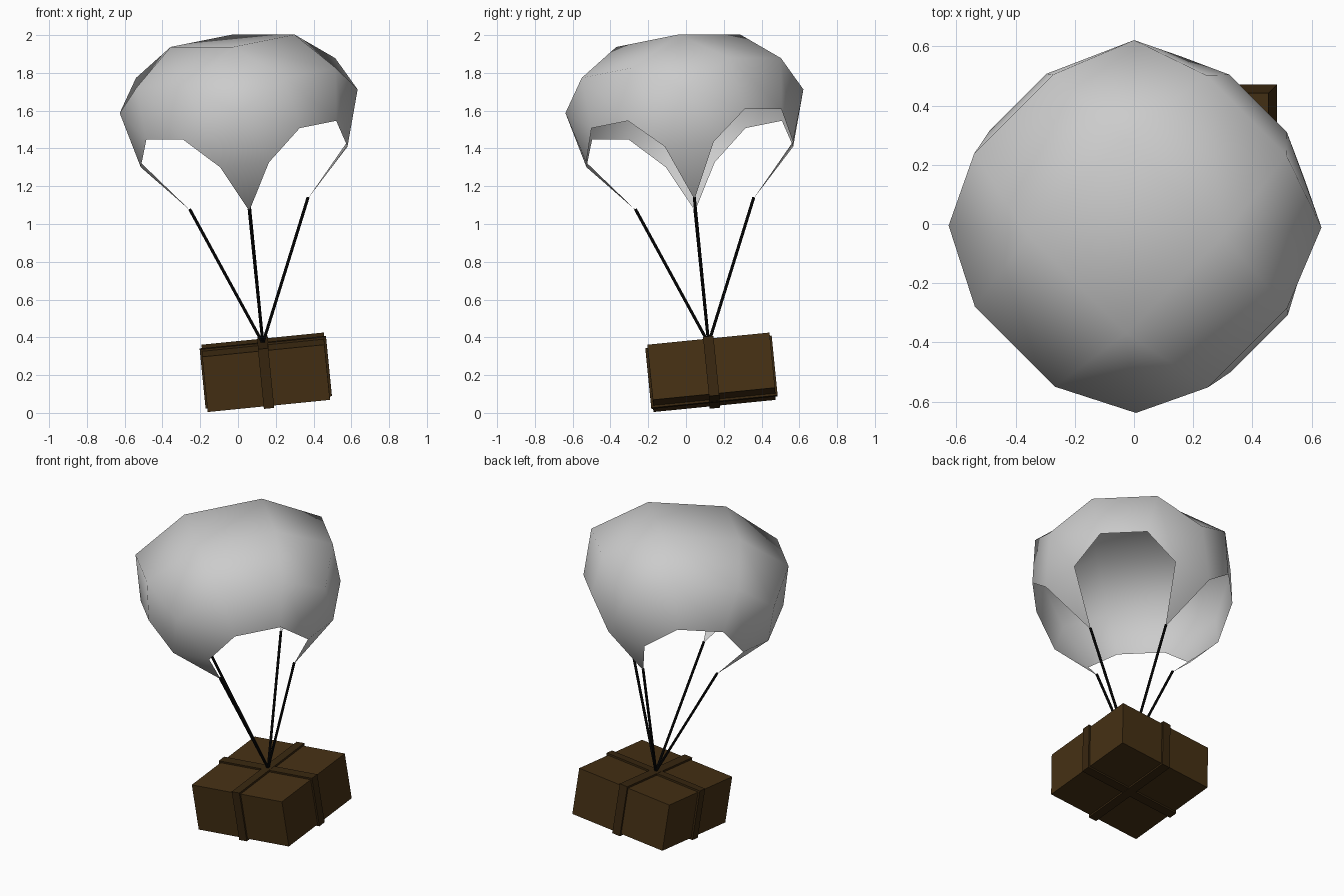
import bpy, bmesh
from mathutils import Vector, Matrix

if "Cube" in bpy.data.objects:
    bpy.data.objects.remove(bpy.data.objects["Cube"])

# Shared tilted frame, origin at the crate centre
UP = Vector((-0.1, -0.1, 1.0))
CENTRE = Vector((0.147, 0.135, 0.215))
FRAME = Matrix.Translation(CENTRE) @ Vector((0, 0, 1)).rotation_difference(UP).to_matrix().to_4x4()


def local_z(h):
    return (h - CENTRE.z) * UP.length


def material(name, rgb):
    m = bpy.data.materials.new(name)
    m.diffuse_color = (*rgb, 1)
    m.use_nodes = True
    m.node_tree.nodes["Principled BSDF"].inputs["Base Color"].default_value = m.diffuse_color
    return m


def finish(bm, name, mat=None, smooth=False):
    bmesh.ops.recalc_face_normals(bm, faces=bm.faces[:])
    for f in bm.faces:
        f.smooth = smooth
    me = bpy.data.meshes.new(name)
    bm.to_mesh(me)
    bm.free()
    ob = bpy.data.objects.new(name, me)
    bpy.context.collection.objects.link(ob)
    ob.matrix_world = FRAME
    if mat:
        me.materials.append(mat)
    return ob


def block(name, size, mat):
    bm = bmesh.new()
    bmesh.ops.create_cube(bm, size=1)
    bmesh.ops.scale(bm, vec=size, verts=bm.verts[:])
    return finish(bm, name, mat)


wood = material("wood", (0.06, 0.03, 0.007))
strap = material("strap", (0.04, 0.02, 0.005))
black = material("rope_black", (0.004, 0.004, 0.004))

# Crate with two crossing straps
block("crate", (0.65, 0.65, 0.295), wood)
block("strap_across", (0.672, 0.055, 0.317), strap)
block("strap_lengthwise", (0.055, 0.672, 0.319), strap)

# Canopy: one quarter of points, repeated four times round the axis
quarter = {
    "crown": (0.33, 0, 1.97), "corner": (0.633, 0, 1.65), "tip": (0.31, 0, 1.10),
    "rim_a": (0.53, 0.26, 1.80), "rim_b": (0.26, 0.53, 1.80),
    "arch_a": (0.505, 0.31, 1.527), "arch_b": (0.31, 0.505, 1.527),
    "leg_a": (0.55, 0.13, 1.368), "leg_b": (0.13, 0.55, 1.368),
}
bm = bmesh.new()
v = []
for k in range(4):
    turn = ((1, 0), (0, 1), (-1, 0), (0, -1))[k]
    c, s = turn
    v.append({n: bm.verts.new((x * c - y * s, x * s + y * c, local_z(h)))
              for n, (x, y, h) in quarter.items()})
bm.faces.new([q["crown"] for q in v])
for k in range(4):
    q, nxt, prev = v[k], v[(k + 1) % 4], v[k - 1]
    for face in (
        (q["crown"], q["rim_a"], q["rim_b"], nxt["crown"]),
        (q["crown"], prev["rim_b"], q["corner"], q["rim_a"]),
        (q["rim_a"], q["arch_a"], q["arch_b"], q["rim_b"]),
        (q["corner"], q["leg_a"], q["arch_a"], q["rim_a"]),
        (q["rim_b"], q["arch_b"], q["leg_b"], nxt["corner"]),
        (q["corner"], prev["leg_b"], q["leg_a"]),
        (q["leg_a"], prev["leg_b"], q["tip"]),
    ):
        bm.faces.new(face)
finish(bm, "canopy", smooth=True)

# Four ropes from the strap crossing to the canopy tips
start = Vector((0, 0, 0.155))
for k, (c, s) in enumerate(((1, 0), (0, 1), (-1, 0), (0, -1))):
    end = Vector((0.315 * c, 0.315 * s, local_z(1.11)))
    d = end - start
    bm = bmesh.new()
    bmesh.ops.create_cone(bm, cap_ends=True, segments=8, radius1=0.008, radius2=0.008, depth=d.length,
                          matrix=Matrix.Translation((start + end) / 2) @ d.to_track_quat("Z", "Y").to_matrix().to_4x4())
    finish(bm, f"rope_{k + 1}", black)
